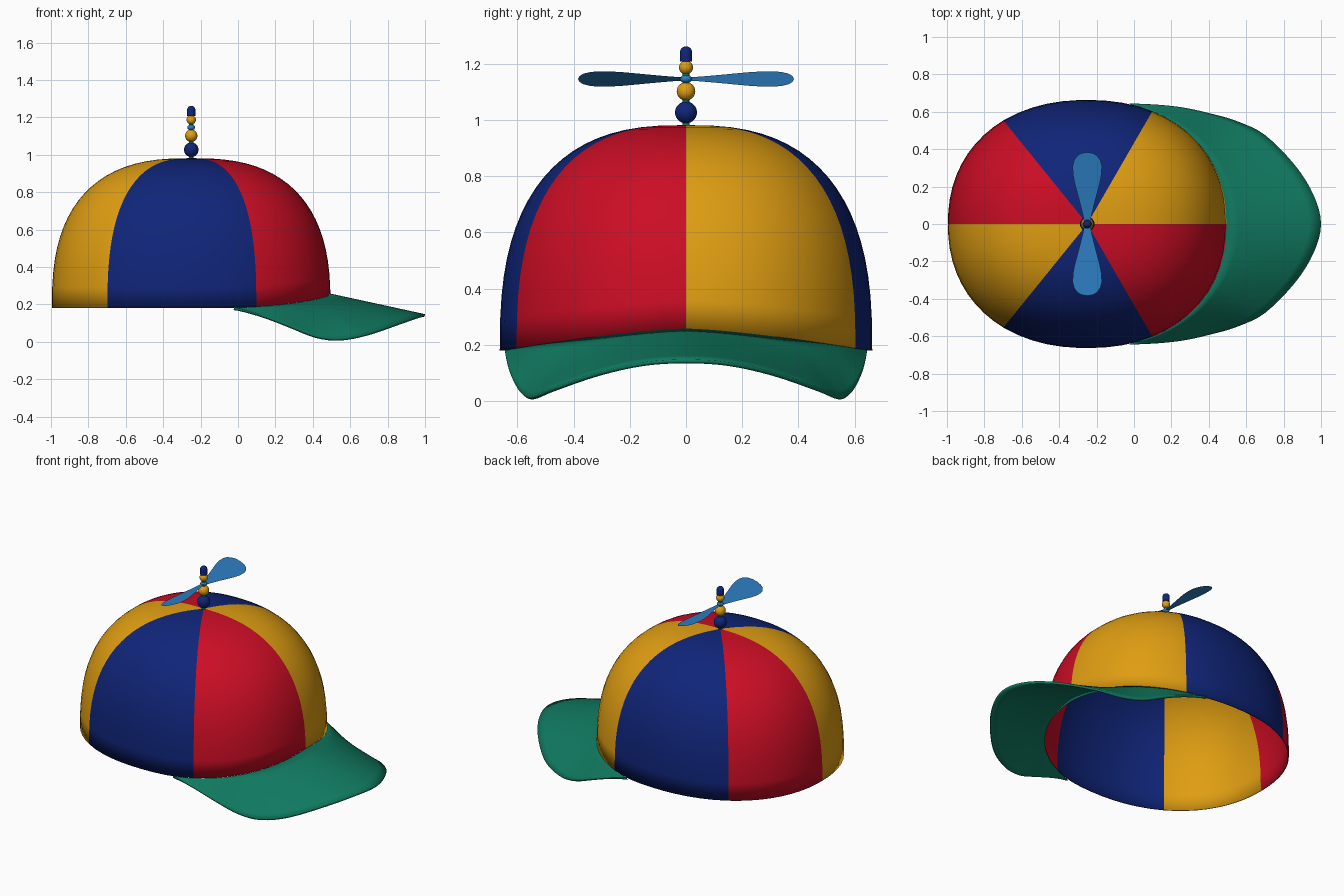
import bpy, bmesh, math

if "Cube" in bpy.data.objects:
    bpy.data.objects.remove(bpy.data.objects["Cube"])

CX, A, B, N, P = -0.25, 0.745, 0.663, 2.2, 2.6   # crown centre, half sizes, roundness
BASE, TOP = 0.18, 0.982


def material(name, rgb):
    m = bpy.data.materials.new(name)
    m.diffuse_color = (*rgb, 1)
    m.use_nodes = True
    m.node_tree.nodes["Principled BSDF"].inputs["Base Color"].default_value = m.diffuse_color
    return m


red = material("red", (0.60, 0.004, 0.018))
yellow = material("yellow", (0.74, 0.34, 0.006))
navy = material("navy", (0.005, 0.018, 0.19))
green = material("green", (0.005, 0.19, 0.115))
sky = material("sky_blue", (0.027, 0.21, 0.55))


def smooth(ob, angle=50):
    bpy.ops.object.select_all(action='DESELECT')
    ob.select_set(True)
    bpy.context.view_layer.objects.active = ob
    bpy.ops.object.shade_smooth_by_angle(angle=math.radians(angle))


def loft(name, rows, mats, closed=False, mat_rule=None):
    """Skin a grid of points; rows run across, closed wraps each row."""
    bm = bmesh.new()
    grid = [[bm.verts.new(p) for p in row] for row in rows]
    n = len(rows[0])
    for r0, r1 in zip(grid, grid[1:]):
        for j in range(n if closed else n - 1):
            k = (j + 1) % n
            f = bm.faces.new((r0[j], r0[k], r1[k], r1[j]))
            f.material_index = mat_rule(j) if mat_rule else 0
    bmesh.ops.remove_doubles(bm, verts=bm.verts, dist=1e-5)
    bmesh.ops.recalc_face_normals(bm, faces=bm.faces)
    me = bpy.data.meshes.new(name)
    bm.to_mesh(me)
    bm.free()
    ob = bpy.data.objects.new(name, me)
    bpy.context.collection.objects.link(ob)
    for m in mats:
        me.materials.append(m)
    return ob


def solidify(ob, t):
    mod = ob.modifiers.new("thickness", 'SOLIDIFY')
    mod.thickness = t
    mod.offset = -1


def radius(th):
    c, s = abs(math.cos(th)), abs(math.sin(th))
    return ((c / A) ** N + (s / B) ** N) ** (-1 / N)


def crown_point(th, h):
    """Crown surface at direction th, h from 0 (lower edge) to 1 (top)."""
    r = radius(th)
    b = BASE
    if math.cos(th) > 0:   # edge arches up over the brim
        b = max(BASE, 0.258 - 0.073 * (abs(r * math.sin(th)) / 0.62) ** 1.4)
    h0 = (b - BASE) / (TOP - BASE)
    h = h0 + (1 - h0) * h
    f = max(0, 1 - h ** P) ** (1 / P)
    return (CX + r * f * math.cos(th), r * f * math.sin(th), BASE + h * (TOP - BASE))


# Crown: six panels in three colours
bounds, seg = [0, 60, 129, 180, 231, 300, 360], 10
thetas = [math.radians(a + (b - a) * i / seg)
          for a, b in zip(bounds, bounds[1:]) for i in range(seg)]
heights = [math.sin(math.pi / 2 * i / 20) ** (2 / P) for i in range(21)]
crown = loft("crown", [[crown_point(t, h) for t in thetas] for h in heights],
             [yellow, navy, red], True, lambda j: (j // seg) % 3)
solidify(crown, 0.006)
smooth(crown)

# Brim: from the crown edge to a drooping outer edge
edge = [(1.0, 0, .148), (.96, .155, .138), (.86, .315, .102), (.70, .476, .046),
        (.55, .55, .016), (.42, .588, .030), (.28, .62, .085), (.14, .637, .138),
        (-.02, .645, .186)]


def edge_point(s):
    """Smooth curve through the edge points, s from 0 to 1."""
    u = s * (len(edge) - 1)
    i = min(int(u), len(edge) - 2)
    t = u - i

    def at(k):
        if k < 0:
            return (edge[-k][0], -edge[-k][1], edge[-k][2])
        return edge[min(k, len(edge) - 1)]
    return [0.5 * (2 * b + (c - a) * t + (2 * a - 5 * b + 4 * c - d) * t * t
                   + (3 * b - a - 3 * c + d) * t ** 3)
            for a, b, c, d in zip(at(i - 1), at(i), at(i + 1), at(i + 2))]


rows = []
for i in range(-32, 33):
    s, side = abs(i) / 32, (1 if i >= 0 else -1)
    p, q = crown_point(math.radians(70 * s), 0), edge_point(s)
    rows.append([(p[0] + (q[0] - p[0]) * v, side * (p[1] + (q[1] - p[1]) * v),
                  p[2] + (q[2] - p[2]) * v) for v in [k / 8 for k in range(9)]])
brim = loft("brim", rows, [green])
if sum(f.normal.z for f in brim.data.polygons) < 0:
    brim.data.flip_normals()
solidify(brim, 0.014)
smooth(brim)


# Spindle: rod, beads and rounded cap
def lathe(name, profile, mat, n=24):
    ob = loft(name, [[(CX + r * math.cos(2 * math.pi * j / n),
                       r * math.sin(2 * math.pi * j / n), z) for j in range(n)]
                     for r, z in profile], [mat], True)
    smooth(ob)


def bead(name, z, r, rz, mat):
    lathe(name, [(r * math.sin(math.pi * k / 14), z - rz * math.cos(math.pi * k / 14))
                 for k in range(15)], mat)


lathe("spindle_rod", [(0, .97), (.012, .97), (.012, 1.22), (0, 1.22)], green)
bead("lower_bead", 1.027, .039, .039, navy)
bead("middle_bead", 1.102, .033, .033, yellow)
bead("propeller_hub", 1.146, .021, .015, sky)
bead("upper_bead", 1.187, .025, .025, yellow)
lathe("spindle_cap", [(0, 1.208), (.022, 1.208)] +
      [(.022 * math.cos(math.pi / 2 * k / 6), 1.240 + .022 * math.sin(math.pi / 2 * k / 6))
       for k in range(7)], navy)

# Propeller: two flat blades pitched in opposite directions
outline = [(0, .014), (.05, .024), (.1, .036), (.16, .052), (.22, .068), (.27, .077),
           (.31, .078), (.34, .071), (.365, .054), (.379, .030), (.384, 0)]
for name, d in (("blade_left", 1), ("blade_right", -1)):
    loft(name, [[(CX + d * k * w, d * y, 1.146 - 0.35 * k * w) for k in (-1, 0, 1)]
                for y, w in outline], [sky])
